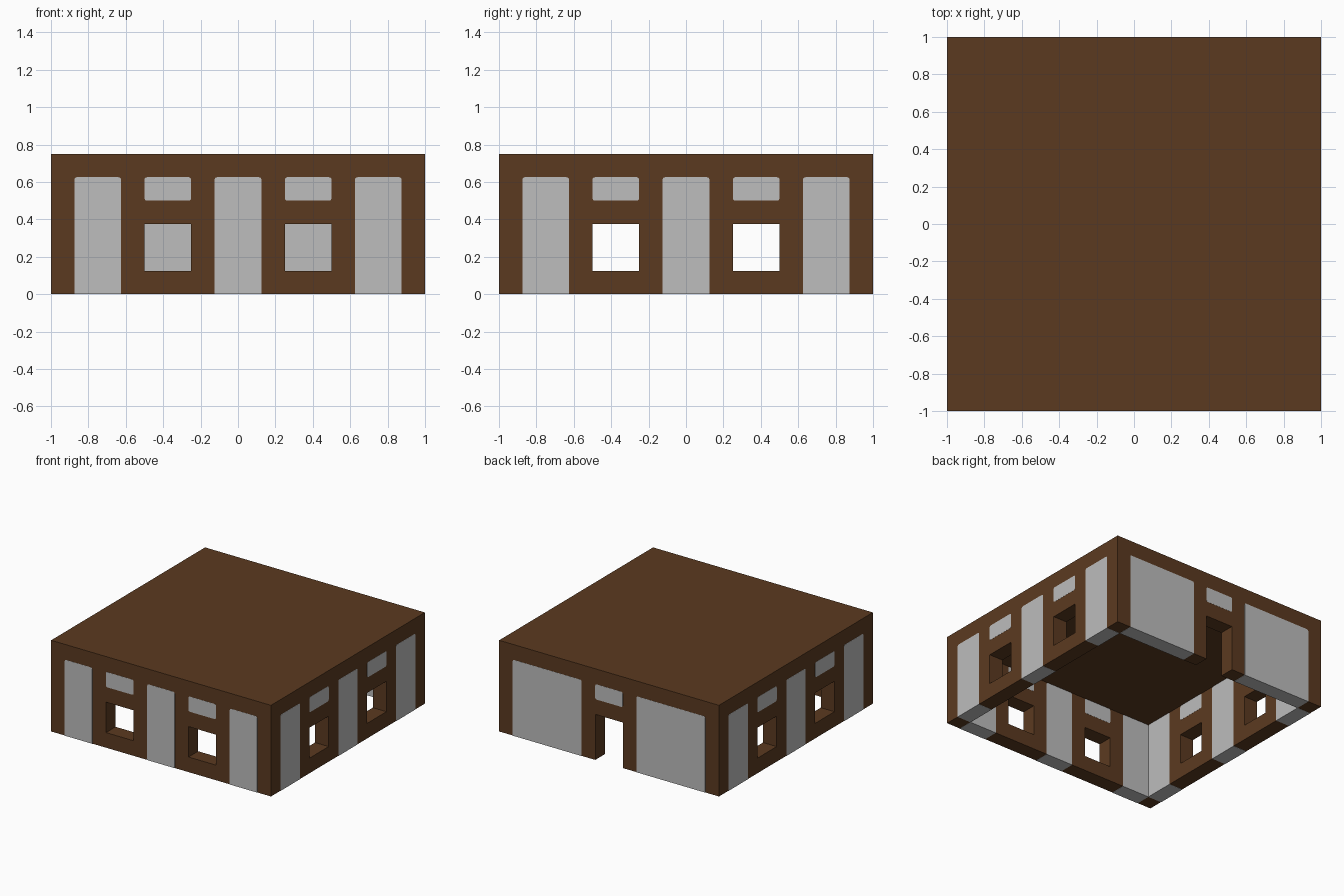
import bpy, bmesh, math
from mathutils import Matrix

cube = bpy.data.objects.get("Cube")
if cube:
    bpy.data.objects.remove(cube, do_unlink=True)

HEIGHT, CEILING = 0.75, 0.625
OUT, INNER = 1.0, 0.875      # outer and inner half widths of the walls
SKIN = 0.001                 # panels stand this far proud of the timber


def material(name, rgb):
    m = bpy.data.materials.new(name)
    m.use_nodes = True
    m.diffuse_color = (*rgb, 1)
    bsdf = m.node_tree.nodes["Principled BSDF"]
    bsdf.inputs["Base Color"].default_value = (*rgb, 1)
    bsdf.inputs["Roughness"].default_value = 0.9
    return m


timber = material("dark brown timber", (0.105, 0.042, 0.0144))
plaster = material("light grey plaster", (0.51, 0.51, 0.51))


def add_object(name, bm, mat=None):
    bmesh.ops.recalc_face_normals(bm, faces=bm.faces)
    mesh = bpy.data.meshes.new(name)
    bm.to_mesh(mesh)
    bm.free()
    ob = bpy.data.objects.new(name, mesh)
    bpy.context.collection.objects.link(ob)
    if mat:
        mesh.materials.append(mat)
    return ob


def box(name, x0, x1, y0, y1, z0, z1, mat=None):
    bm = bmesh.new()
    size = Matrix.Diagonal((x1 - x0, y1 - y0, z1 - z0, 1))
    place = Matrix.Translation(((x0 + x1) / 2, (y0 + y1) / 2, (z0 + z1) / 2))
    bmesh.ops.create_cube(bm, size=1, matrix=place @ size)
    return add_object(name, bm, mat)


def cut(target, cutter):
    cutter.hide_render = True
    mod = target.modifiers.new("cut", 'BOOLEAN')
    mod.operation, mod.solver, mod.object = 'DIFFERENCE', 'EXACT', cutter
    bpy.context.view_layer.objects.active = target
    bpy.ops.object.modifier_apply(modifier=mod.name)
    bpy.data.objects.remove(cutter, do_unlink=True)


def panel(name, angle, u0, u1, z0, z1, radius=0.013):
    """Plaster infill through one wall, with softened corners off the ground."""
    corners = [(u0, z0, 180), (u1, z0, 270), (u1, z1, 0), (u0, z1, 90)]
    points = []
    for u, z, start in corners:
        if z == 0:
            points.append((u, z))
            continue
        cu = u + radius if u == u0 else u - radius
        cz = z + radius if z == z0 else z - radius
        for k in range(4):
            a = math.radians(start + 30 * k)
            points.append((cu + radius * math.cos(a), cz + radius * math.sin(a)))
    bm = bmesh.new()
    face = bm.faces.new([bm.verts.new((u, -OUT, z)) for u, z in points])
    new = bmesh.ops.extrude_face_region(bm, geom=[face])["geom"]
    verts = [g for g in new if isinstance(g, bmesh.types.BMVert)]
    bmesh.ops.translate(bm, verts=verts, vec=(0, OUT - INNER + SKIN, 0))
    bmesh.ops.rotate(bm, verts=bm.verts, matrix=Matrix.Rotation(math.radians(angle), 3, 'Z'))
    return add_object(name, bm, plaster)


# Timber shell: four walls and a flat roof, open underneath
o = OUT - SKIN
shell = box("walls_and_roof", -o, o, -o, o, SKIN, HEIGHT, timber)
cut(shell, box("room_cutter", -INNER, INNER, -INNER, INNER, -0.2, CEILING))

# Window openings in the front and both sides, doorway in the back
for s in (-1, 1):
    a, b = sorted((s * 0.25, s * 0.5))
    cut(shell, box("front_window_cutter", a, b, -1.2, -0.6, 0.125, 0.375))
    cut(shell, box("side_window_cutter", -1.2, 1.2, a, b, 0.125, 0.375))
cut(shell, box("door_cutter", -0.125, 0.125, 0.6, 1.2, -0.2, 0.375))

# Plaster panels of the three windowed walls
for side, angle in (("front", 0), ("left", 90), ("right", 270)):
    for i, u in enumerate((-0.75, 0, 0.75), 1):
        panel(f"{side}_tall_panel_{i}", angle, u - 0.125, u + 0.125, 0, CEILING)
    for i, u in enumerate((-0.375, 0.375), 1):
        panel(f"{side}_upper_panel_{i}", angle, u - 0.125, u + 0.125, 0.5, CEILING)

# Plaster panels of the back wall, around the doorway
panel("back_wide_panel_1", 180, -0.875, -0.25, 0, CEILING)
panel("back_wide_panel_2", 180, 0.25, 0.875, 0, CEILING)
panel("back_upper_panel", 180, -0.125, 0.125, 0.5, CEILING)
